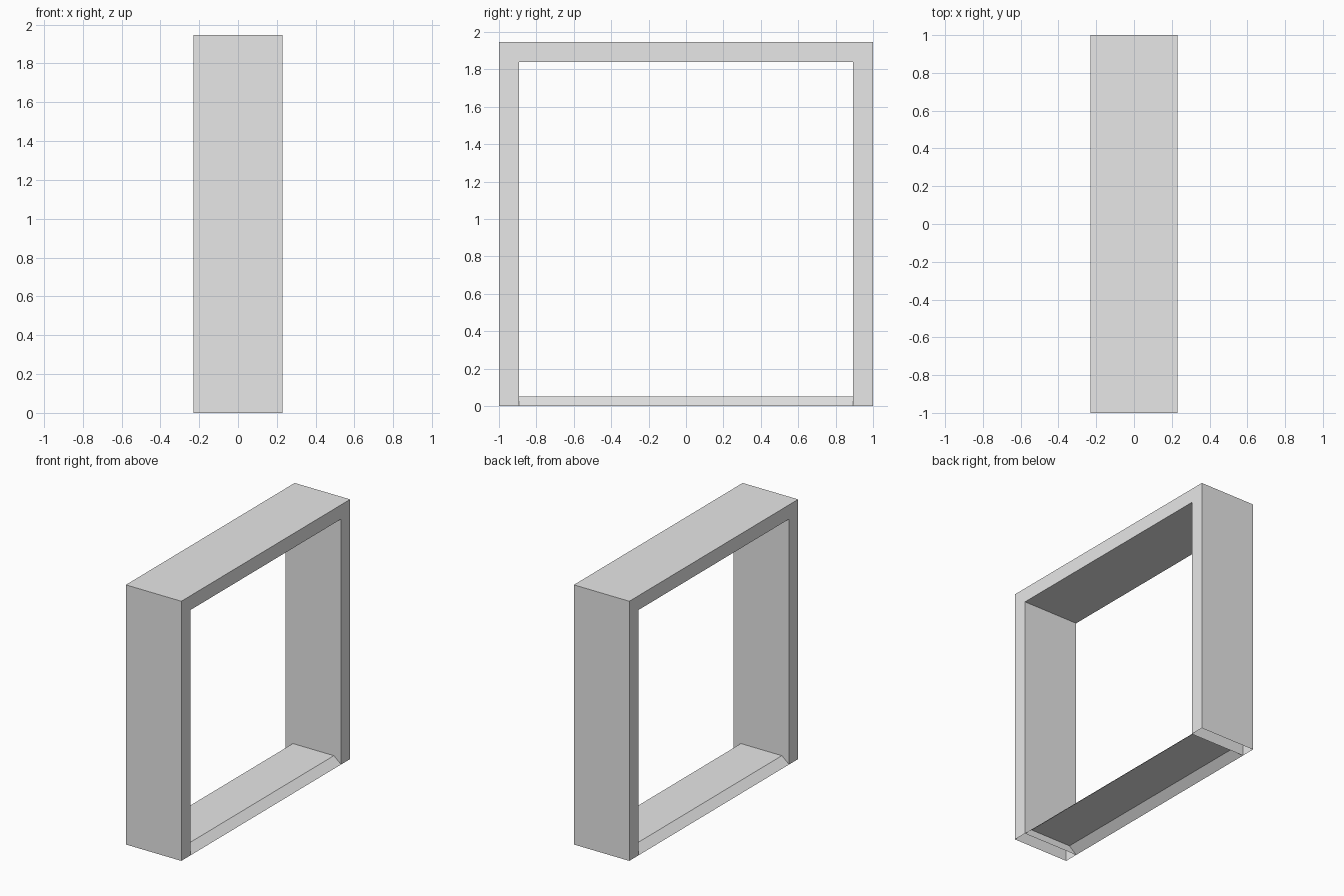
import bpy
import bmesh

HALF_DEPTH = 0.23      # half the frame's depth along x
HALF_WIDTH = 1.0       # half the frame's width along y
HEIGHT = 1.947
BOARD = 0.107          # thickness of the posts and the top beam
SILL_HEIGHT = 0.05
SILL_BEVEL = 0.06      # how far each long side of the sill slopes in

cube = bpy.data.objects.get("Cube")
if cube:
    bpy.data.objects.remove(cube, do_unlink=True)

grey = bpy.data.materials.new("plain grey")
grey.use_nodes = True
colour = (0.8, 0.8, 0.8, 1.0)
grey.diffuse_color = colour
grey.node_tree.nodes["Principled BSDF"].inputs["Base Color"].default_value = colour


def sweep(name, start, end, capped):
    """Join two matching open profiles with quads, optionally capping the ends."""
    bm = bmesh.new()
    a = [bm.verts.new(p) for p in start]
    b = [bm.verts.new(p) for p in end]
    for i in range(len(a) - 1):
        bm.faces.new((a[i], b[i], b[i + 1], a[i + 1]))
    if capped:
        bm.faces.new(a)
        bm.faces.new(reversed(b))
    mesh = bpy.data.meshes.new(name)
    bm.to_mesh(mesh)
    bm.free()
    mesh.materials.append(grey)
    obj = bpy.data.objects.new(name, mesh)
    bpy.context.collection.objects.link(obj)
    return bm


def arch(half_width, top):
    """Three-sided outline from the floor up, across and down again."""
    return [(-half_width, 0), (-half_width, top), (half_width, top), (half_width, 0)]


# Hollow posts and top beam: outer outline, then the opening in reverse.
# The inner and outer walls are separate strips, so the feet stay open.
outer = arch(HALF_WIDTH, HEIGHT)
inner = arch(HALF_WIDTH - BOARD, HEIGHT - BOARD)[::-1]


def build_frame():
    bm = bmesh.new()
    outline = outer + inner
    left, right = ([bm.verts.new((x, y, z)) for y, z in outline]
                   for x in (HALF_DEPTH, -HALF_DEPTH))
    feet = (len(outer) - 1, len(outline) - 1)
    for i in range(len(outline)):
        if i not in feet:
            j = (i + 1) % len(outline)
            bm.faces.new((left[i], left[j], right[j], right[i]))
    bm.faces.new(reversed(left))
    bm.faces.new(right)
    mesh = bpy.data.meshes.new("door_frame")
    bm.to_mesh(mesh)
    bm.free()
    mesh.materials.append(grey)
    bpy.context.collection.objects.link(bpy.data.objects.new("door_frame", mesh))


build_frame()

# Threshold with sloped long sides, open underneath
sill_profile = [(-HALF_DEPTH, 0), (SILL_BEVEL - HALF_DEPTH, SILL_HEIGHT),
                (HALF_DEPTH - SILL_BEVEL, SILL_HEIGHT), (HALF_DEPTH, 0)]
sill_end = HALF_WIDTH - BOARD
sweep("threshold",
      [(x, sill_end, z) for x, z in sill_profile],
      [(x, -sill_end, z) for x, z in sill_profile], False)
